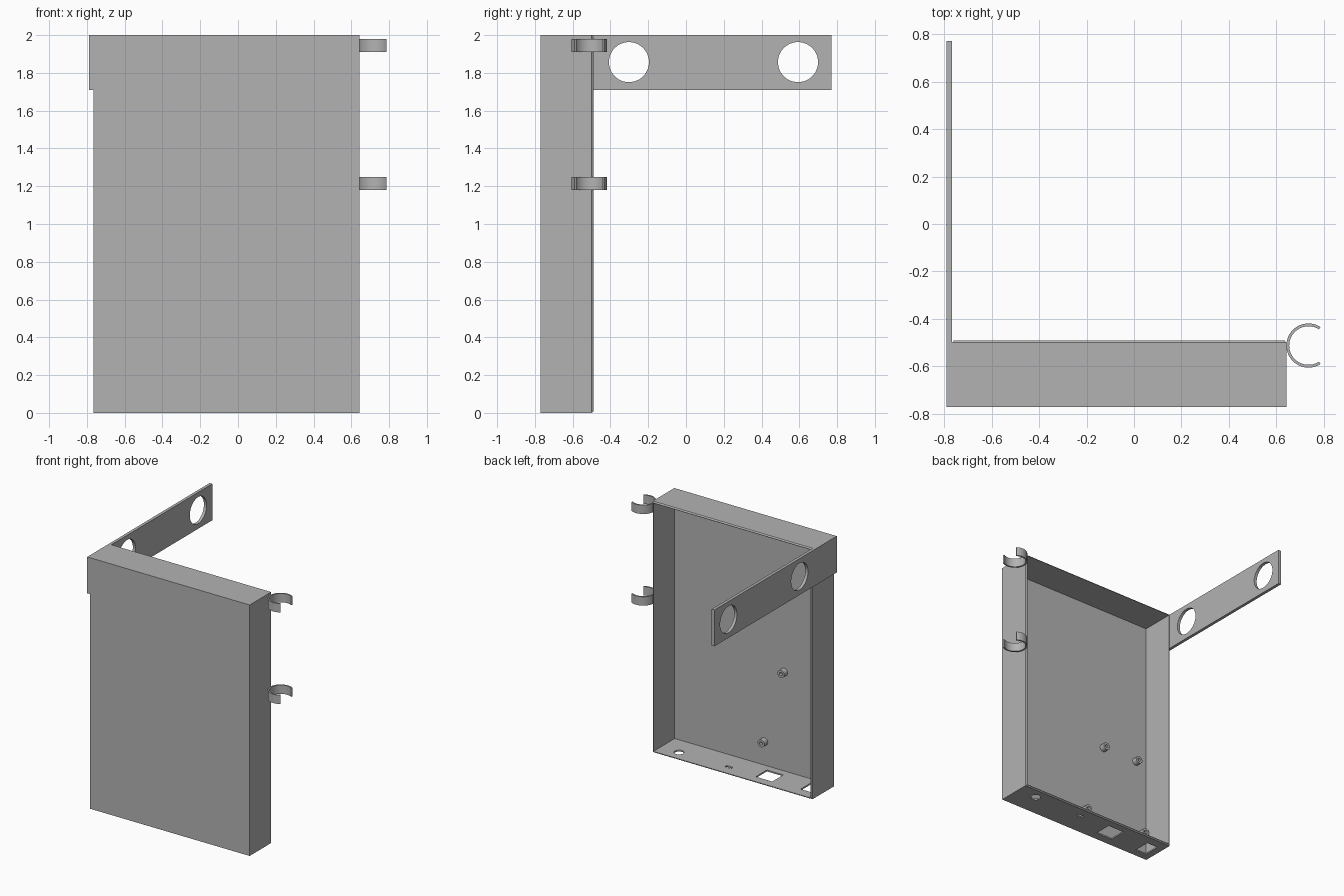
import bpy, bmesh, math
from mathutils import Matrix

cube = bpy.data.objects.get("Cube")
if cube:
    bpy.data.objects.remove(cube, do_unlink=True)

grey = bpy.data.materials.new("plain grey")
grey.use_nodes = True
COLOUR = (0.45, 0.45, 0.45, 1)
grey.diffuse_color = COLOUR
for node in grey.node_tree.nodes:
    if node.type == 'BSDF_PRINCIPLED':
        node.inputs["Base Color"].default_value = COLOUR


def finish(name, bm):
    bmesh.ops.recalc_face_normals(bm, faces=bm.faces[:])
    mesh = bpy.data.meshes.new(name)
    bm.to_mesh(mesh)
    bm.free()
    mesh.materials.append(grey)
    obj = bpy.data.objects.new(name, mesh)
    bpy.context.collection.objects.link(obj)
    return obj


def activate(obj):
    bpy.ops.object.select_all(action='DESELECT')
    obj.select_set(True)
    bpy.context.view_layer.objects.active = obj


def smooth(obj):
    activate(obj)
    bpy.ops.object.shade_smooth_by_angle(angle=math.radians(30))


def block(name, low, high):
    bm = bmesh.new()
    bmesh.ops.create_cube(bm, size=1)
    for v in bm.verts:
        v.co = [(a + b) / 2 + c * (b - a) for a, b, c in zip(low, high, v.co)]
    return finish(name, bm)


def rod(name, centre, radius, depth, axis):
    bm = bmesh.new()
    turn = {'X': Matrix.Rotation(math.pi / 2, 4, 'Y'),
            'Y': Matrix.Rotation(math.pi / 2, 4, 'X'),
            'Z': Matrix.Identity(4)}[axis]
    bmesh.ops.create_cone(bm, cap_ends=True, segments=48, radius1=radius,
                          radius2=radius, depth=depth,
                          matrix=Matrix.Translation(centre) @ turn)
    return finish(name, bm)


def cut(obj, cutters):
    for cutter in cutters:
        cutter.hide_render = True
        mod = obj.modifiers.new("hole", 'BOOLEAN')
        mod.operation = 'DIFFERENCE'
        mod.solver = 'EXACT'
        mod.object = cutter
        activate(obj)
        bpy.ops.object.modifier_apply(modifier=mod.name)
        bpy.data.objects.remove(cutter, do_unlink=True)


# Open-backed case: rectangular rings from the front face, round the rim, inside
LEFT, RIGHT, FRONT, BACK, TOP = 0.642, -0.766, -0.77, -0.49, 2.0
WALL = 0.0115
bm = bmesh.new()
rings = []
for y, inset in ((FRONT, 0), (BACK - 0.01, 0), (BACK, 0.008),
                 (BACK, WALL), (FRONT + WALL, WALL)):
    x0, x1, z0, z1 = RIGHT + inset, LEFT - inset, inset, TOP - inset
    rings.append([bm.verts.new((x, y, z)) for x, z in
                  ((x0, z0), (x1, z0), (x1, z1), (x0, z1))])
for a, b in zip(rings, rings[1:]):
    for i in range(4):
        j = (i + 1) % 4
        bm.faces.new((a[i], a[j], b[j], b[i]))
bm.faces.new(rings[0])
bm.faces.new(rings[-1])
case = finish("case", bm)

# Ports through the floor
ports = [rod("round_port", (0.47, -0.584, 0), 0.037, 0.1, 'Z')]
for x, y, w, d in ((0.03, -0.584, 0.055, 0.025),
                   (-0.295, -0.63, 0.145, 0.14),
                   (-0.66, -0.64, 0.1, 0.135)):
    ports.append(block("port", (x - w / 2, y - d / 2, -0.05),
                       (x + w / 2, y + d / 2, 0.05)))
cut(case, ports)

# Side strap with two round holes
strap = block("side_strap", (-0.79, FRONT, 1.71), (RIGHT, 0.77, TOP))
cut(strap, [rod("strap_hole", (-0.78, y, 1.857), 0.106, 0.1, 'X')
            for y in (-0.302, 0.593)])
smooth(strap)

# Hollow standoffs on the inside of the front panel
for i, (x, z) in enumerate(((-0.16, 0.2), (-0.717, 0.2),
                            (-0.335, 0.8), (-0.652, 0.8))):
    y = FRONT + WALL + 0.018
    post = rod(f"standoff_{i + 1}", (x, y, z), 0.03, 0.044, 'Y')
    post.data.transform(Matrix.Translation((0, 0.003, 0)))
    cut(post, [rod("screw_hole", (x, y + 0.025, z), 0.013, 0.05, 'Y')])
    smooth(post)


# Open cable clips: an arc extruded upward
def clip(name, z):
    bm = bmesh.new()
    steps, gap = 48, math.radians(57)
    loops = []
    for i in range(steps + 1):
        t = gap + (2 * math.pi - 2 * gap) * i / steps
        loops.append([bm.verts.new((0.735 + r * math.cos(t),
                                    -0.512 + r * math.sin(t), h))
                      for r, h in ((0.093, z), (0.093, z + 0.07),
                                   (0.081, z + 0.07), (0.081, z))])
    for a, b in zip(loops, loops[1:]):
        for i in range(4):
            j = (i + 1) % 4
            bm.faces.new((a[i], a[j], b[j], b[i]))
    bm.faces.new(loops[0])
    bm.faces.new(loops[-1])
    smooth(finish(name, bm))


clip("upper_clip", 1.91)
clip("lower_clip", 1.18)
